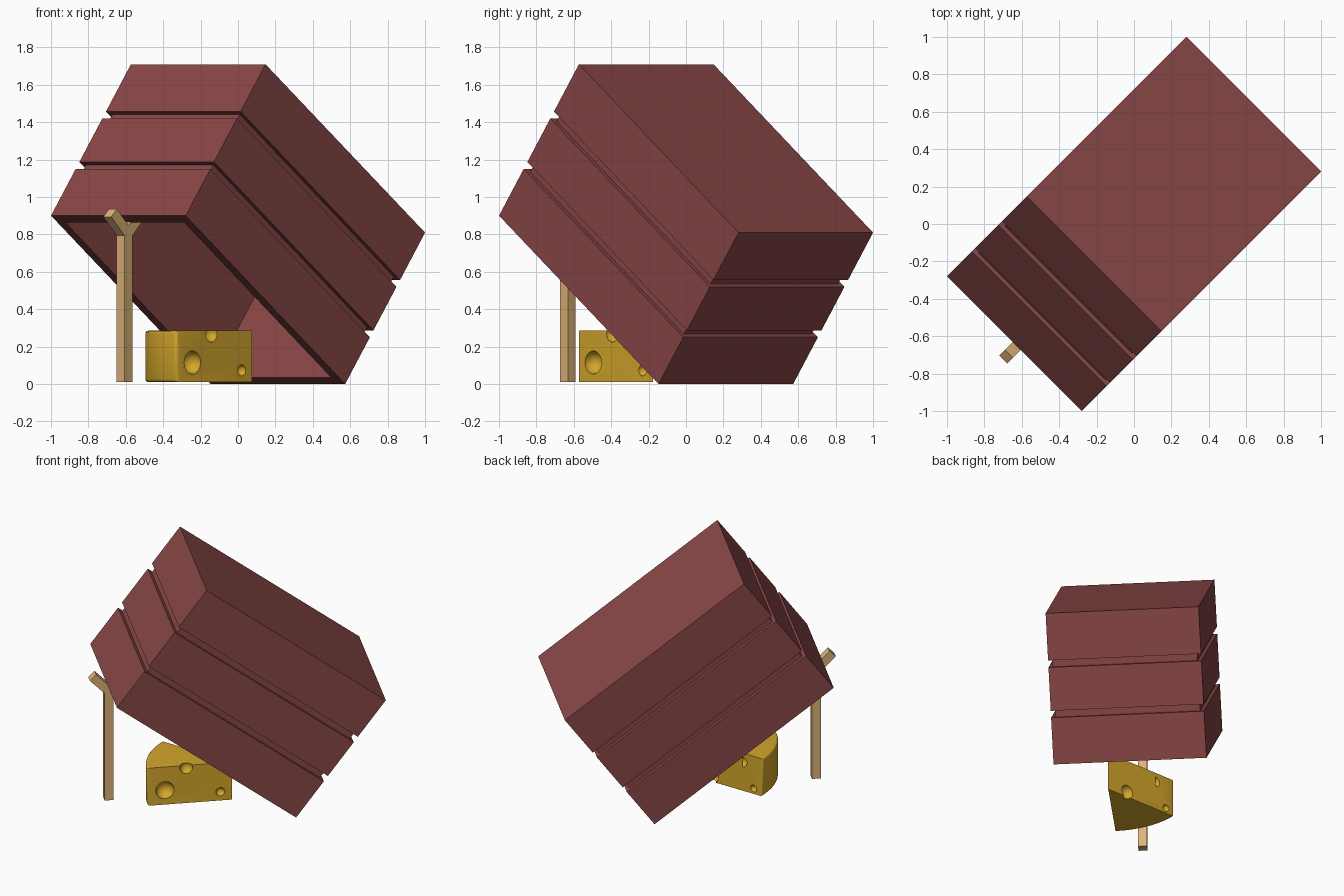
import bpy, bmesh, math
from mathutils import Matrix, Vector

if "Cube" in bpy.data.objects:
    bpy.data.objects.remove(bpy.data.objects["Cube"])

TURN = Matrix.Rotation(math.radians(45), 4, 'Z')   # whole scene is set diagonally


def material(name, hex_code):
    def lin(c):
        return c / 12.92 if c <= 0.04045 else ((c + 0.055) / 1.055) ** 2.4
    m = bpy.data.materials.new(name)
    m.diffuse_color = [lin(int(hex_code[i:i + 2], 16) / 255) for i in (0, 2, 4)] + [1]
    m.use_nodes = True
    m.node_tree.nodes["Principled BSDF"].inputs["Base Color"].default_value = m.diffuse_color
    return m


def finish(bm, name, mat, matrix):
    bmesh.ops.recalc_face_normals(bm, faces=bm.faces)
    me = bpy.data.meshes.new(name)
    bm.to_mesh(me)
    bm.free()
    ob = bpy.data.objects.new(name, me)
    bpy.context.collection.objects.link(ob)
    me.materials.append(mat)
    ob.matrix_world = matrix
    return ob


def prism(points, direction):
    """Extrude a closed outline along a direction."""
    bm = bmesh.new()
    face = bm.faces.new([bm.verts.new(p) for p in points])
    out = bmesh.ops.extrude_face_region(bm, geom=[face])
    verts = [g for g in out['geom'] if isinstance(g, bmesh.types.BMVert)]
    bmesh.ops.translate(bm, verts=verts, vec=direction)
    return bm


red = material("box_red", "8a4747")
wood = material("stick_wood", "deb478")
yellow = material("cheese_yellow", "d4a72c")

# Open-bottomed box: stacked rectangles (inset, height) from inner ceiling to outer top
LEN, WID, HGT, WALL, CUT = 1.505, 1.018, 1.01, 0.06, 0.027
profile = [(WALL, HGT - WALL), (WALL, 0), (0, 0)]
for lo, hi in ((0.312, 0.358), (0.648, 0.695)):
    profile += [(0, lo), (CUT, lo), (CUT, hi), (0, hi)]
profile.append((0, HGT))

bm = bmesh.new()
rings = []
for i, h in profile:
    x0, x1, y = -LEN + i, -i, WID / 2 - i
    rings.append([bm.verts.new(p) for p in ((x0, -y, h), (x1, -y, h), (x1, y, h), (x0, y, h))])
for a, b in zip(rings, rings[1:]):
    for k in range(4):
        n = (k + 1) % 4
        bm.faces.new((a[k], a[n], b[n], b[k]))
bm.faces.new(rings[0])
bm.faces.new(rings[-1])
tilt = Matrix.Rotation(math.asin(0.9 / LEN), 4, 'Y')
finish(bm, "propped_box", red, TURN @ Matrix.Translation((0.3015, 0, 0)) @ tilt)

# Forked prop stick
half = [(0.03, 0.01), (0.03, 0.794), (0.13, 0.894), (0.088, 0.936)]
outline = half + [(0, 0.848)] + [(-x, z) for x, z in reversed(half)]
bm = prism([(x - 0.876, -0.048, z) for x, z in outline], (0, 0.06, 0))
finish(bm, "forked_stick", wood, TURN)

# Cheese wedge with softened rind
R, SPAN, N, Z0, Z1 = 0.571, math.radians(45), 16, 0.01, 0.285
pts = [(0, 0, Z0)]
for i in range(N + 1):
    a = SPAN * i / N
    pts.append((-R * math.cos(a), R * math.sin(a), Z0))
bm = prism(pts, (0, 0, Z1 - Z0))


def on_rind(v):
    return v.co.xy.length > R * 0.99


ends = [Vector(pts[1]).xy, Vector(pts[-1]).xy]
rind = []
for e in bm.edges:
    a, b = e.verts
    if on_rind(a) and on_rind(b):
        vertical = abs(a.co.z - b.co.z) > 0.1
        if not vertical or any((a.co.xy - p).length < 1e-4 for p in ends):
            rind.append(e)
bmesh.ops.bevel(bm, geom=rind, offset=0.016, segments=3, profile=0.5, affect='EDGES')
place = TURN @ Matrix.Translation((-0.071, -0.178, 0))
cheese = finish(bm, "cheese_wedge", yellow, place)

# Round holes: (distance from the tip, height, radius) on each cut face
holes = [(0, 0.452, 0.115, 0.062), (0, 0.308, 0.267, 0.043), (0, 0.079, 0.073, 0.03),
         (SPAN, 0.165, 0.05, 0.048), (SPAN, 0.41, 0.22, 0.036), (SPAN, 0.5, 0.05, 0.025)]
bm = bmesh.new()
for a, d, z, r in holes:
    bmesh.ops.create_uvsphere(bm, u_segments=24, v_segments=14, radius=r,
                              matrix=Matrix.Translation((-d * math.cos(a), d * math.sin(a), z)))
cutter = finish(bm, "hole_cutter", yellow, place)
cutter.hide_render = True
bpy.context.view_layer.update()

mod = cheese.modifiers.new("holes", 'BOOLEAN')
mod.operation = 'DIFFERENCE'
mod.solver = 'EXACT'
mod.object = cutter
bpy.ops.object.select_all(action='DESELECT')
cheese.select_set(True)
bpy.context.view_layer.objects.active = cheese
bpy.ops.object.modifier_apply(modifier=mod.name)
bpy.data.objects.remove(cutter)
bpy.ops.object.shade_smooth_by_angle(angle=math.radians(35))
